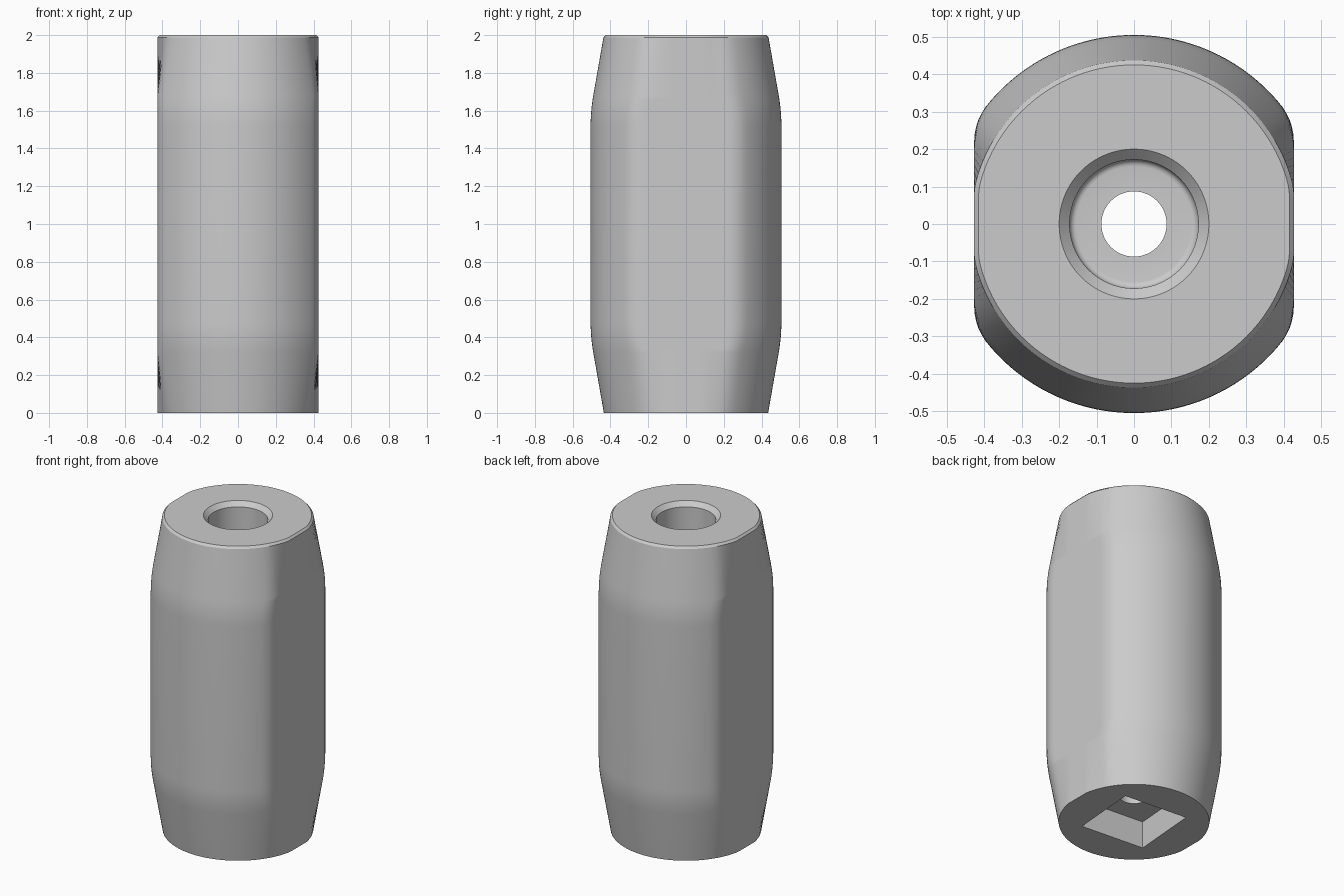
import bpy, bmesh, math

if "Cube" in bpy.data.objects:
    bpy.data.objects.remove(bpy.data.objects["Cube"])

N = 160            # segments around the axis
FLAT = 0.427       # distance of the side flats from the axis
FILLET = 0.156     # rounding between the flats and the round faces
TWIST = math.radians(4.5)


def outer(R, a):
    """Radius by angle: circle R cut by flats at x = +-a, with filleted corners."""
    cx = a - FILLET
    cy = math.sqrt(max((R - FILLET) ** 2 - cx ** 2, 0))
    flat_end, arc_end = math.atan2(cy, a), math.atan2(cy, cx)

    def radius(t):
        c, s = abs(math.cos(t)), abs(math.sin(t))
        ang = math.atan2(s, c)
        if ang <= flat_end:
            return a / c
        if ang >= arc_end:
            return R
        d = cx * c + cy * s
        return d + math.sqrt(d * d - cx * cx - cy * cy + FILLET ** 2)
    return radius


def circle(r):
    return lambda t: r


def square(h):
    return lambda t: h / max(abs(math.cos(t + TWIST)), abs(math.sin(t + TWIST)))


def body_radius(z):
    """Straight middle with tapered ends, softly blended."""
    z = min(z, 2 - z)
    if z >= 0.48:
        return 0.505
    if z >= 0.32:
        return 0.505 - 0.175 * (0.48 - z) ** 2 / 0.32
    return 0.435 + 0.175 * z


# Outer shell, bottom to top
lower = [0.0] + [0.32 + 0.02 * i for i in range(9)]
upper = [2 - z for z in reversed(lower[1:])] + [1.987]
rings = [(outer(body_radius(z), FLAT), z) for z in lower + upper]
# Top edge chamfer, countersink and bore with a rounded floor corner
rings += [(outer(0.425, FLAT - 0.012), 2.0), (circle(0.2), 2.0), (circle(0.172), 1.972)]
f, floor = 0.018, 0.4
for i in range(6):
    a = math.radians(18 * i)
    rings.append((circle(0.172 - f + f * math.cos(a)), floor + f - f * math.sin(a)))
# Narrow through hole and square socket
rings += [(circle(0.087), floor), (circle(0.087), 0.173),
          (square(0.215), 0.173), (square(0.215), 0.0)]

bm = bmesh.new()
loops = []
for radius, z in rings:
    loop = []
    for i in range(N):
        t = 2 * math.pi * i / N
        r = radius(t)
        loop.append(bm.verts.new((r * math.cos(t), r * math.sin(t), z)))
    loops.append(loop)
for k, lo in enumerate(loops):
    hi = loops[(k + 1) % len(loops)]
    for i in range(N):
        j = (i + 1) % N
        bm.faces.new((lo[i], lo[j], hi[j], hi[i]))
bmesh.ops.recalc_face_normals(bm, faces=bm.faces)

mesh = bpy.data.meshes.new("coupling_body")
bm.to_mesh(mesh)
bm.free()
body = bpy.data.objects.new("coupling_body", mesh)
bpy.context.collection.objects.link(body)

steel = bpy.data.materials.new("light_grey_steel")
steel.diffuse_color = (0.6, 0.6, 0.6, 1)
steel.use_nodes = True
steel.node_tree.nodes["Principled BSDF"].inputs["Base Color"].default_value = steel.diffuse_color
mesh.materials.append(steel)

bpy.context.view_layer.objects.active = body
body.select_set(True)
bpy.ops.object.shade_smooth_by_angle(angle=math.radians(28))
